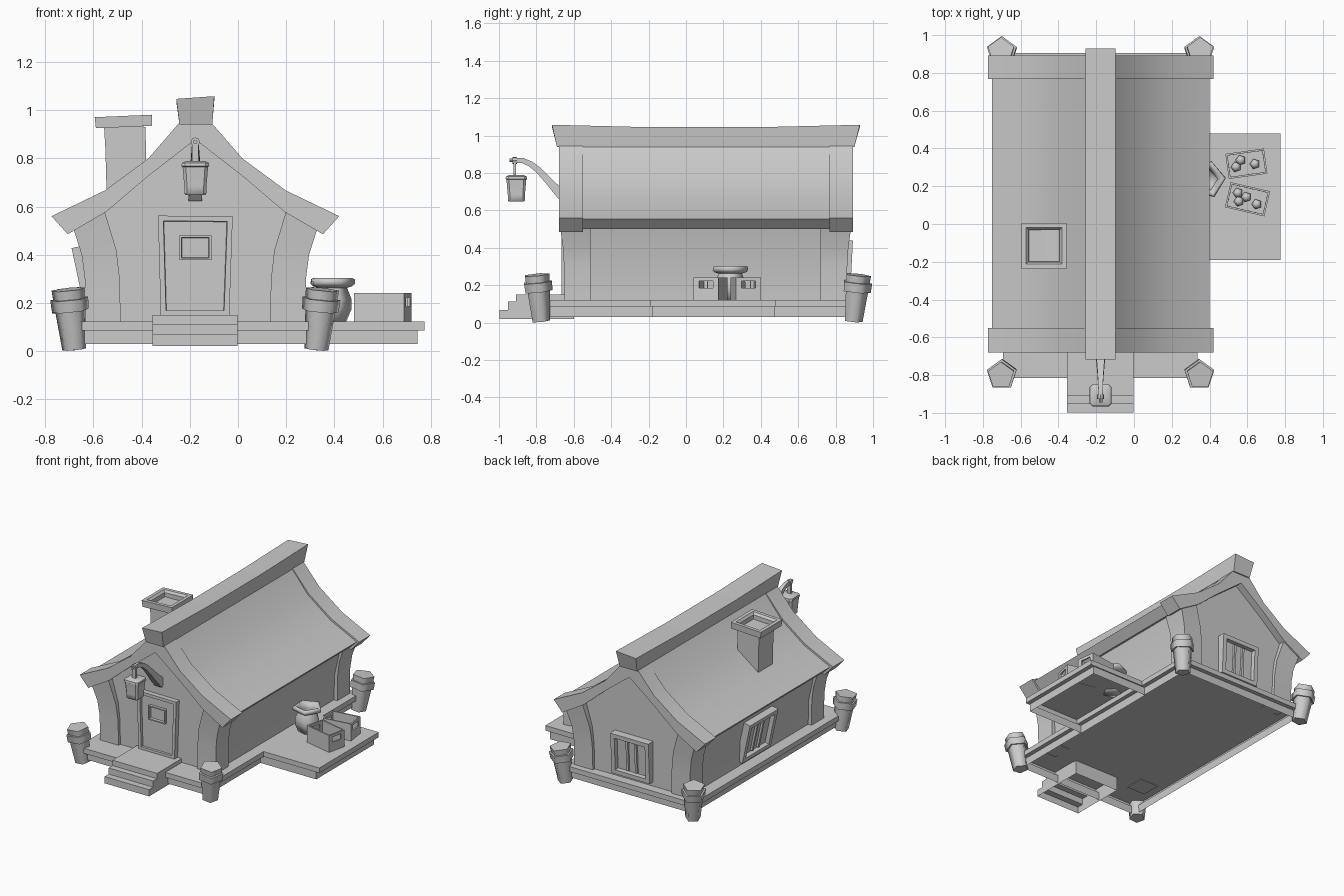
import bpy, bmesh
from math import radians, sin, cos, pi
from mathutils import Matrix, Vector

if "Cube" in bpy.data.objects:
    bpy.data.objects.remove(bpy.data.objects["Cube"])

CX, CY = -0.177, 0.105          # centre of the house body


def mk(name, bm, mat=None, smooth=None):
    bmesh.ops.recalc_face_normals(bm, faces=bm.faces)
    me = bpy.data.meshes.new(name)
    bm.to_mesh(me)
    bm.free()
    ob = bpy.data.objects.new(name, me)
    bpy.context.collection.objects.link(ob)
    if mat:
        me.transform(mat)
    if smooth:
        bpy.ops.object.select_all(action='DESELECT')
        ob.select_set(True)
        bpy.context.view_layer.objects.active = ob
        bpy.ops.object.shade_smooth_by_angle(angle=radians(smooth))
    return ob


def loft_bm(rings, caps=(True, True)):
    bm = bmesh.new()
    vs = [[bm.verts.new(p) for p in r] for r in rings]
    n = len(rings[0])
    for a, b in zip(vs, vs[1:]):
        for i in range(n):
            bm.faces.new((a[i], a[(i + 1) % n], b[(i + 1) % n], b[i]))
    if caps[0]:
        bm.faces.new(vs[0])
    if caps[1]:
        bm.faces.new(vs[-1])
    return bm


def loft(name, rings, mat=None, smooth=None, caps=(True, True)):
    return mk(name, loft_bm(rings, caps), mat, smooth)


def prism_y(name, prof, y0, y1, smooth=40):
    return loft(name, [[(CX + x, y, z) for x, z in prof] for y in (y0, y1)], None, smooth)


def rect(x0, x1, y0, y1, z):
    return [(x0, y0, z), (x1, y0, z), (x1, y1, z), (x0, y1, z)]


def box(name, x, y, z, mat=None):
    return loft(name, [rect(*x, *y, z[0]), rect(*x, *y, z[1])], mat)


def sink(bm, direction, steps):
    """Inset the face looking along direction, then push it in, step by step."""
    d = Vector(direction)
    bmesh.ops.recalc_face_normals(bm, faces=bm.faces)
    bm.normal_update()
    f = max(bm.faces, key=lambda f: f.normal.dot(d))
    for inset, depth in steps:
        bmesh.ops.inset_region(bm, faces=[f], thickness=inset)
        bmesh.ops.translate(bm, verts=f.verts, vec=-d * depth)
    return bm


def panel(name, outline, depth, rim, recess, mat):
    bm = loft_bm([[(u, y, z) for u, z in outline] for y in (-depth, 0)])
    mk(name, sink(bm, (0, -1, 0), [(rim, 0), (.003, recess)]), mat)


def sym(half):
    return [(-x, z) for x, z in half] + [(x, z) for x, z in reversed(half) if x > 0]


def ngon(r, n, z, start=0.0):
    return [(r * cos(start + 2 * pi * i / n), r * sin(start + 2 * pi * i / n), z) for i in range(n)]


# Stepped decks, shells open underneath: skirt, overhang, edge, top
def deck(name, outer, skirt):
    rings = [rect(*skirt, .03), rect(*skirt, .086), rect(*outer, .086), rect(*outer, .122)]
    loft(name, rings, caps=(False, True))


deck("main_deck", (-.694, .335, -.815, .905), (-.664, .305, -.785, .875))
deck("side_deck", (.3, .775, -.19, .48), (.3, .745, -.182, .472))

# Front steps, open underneath
steps = [(-.6, .02), (-.6, .15), (-.908, .15), (-.908, .112), (-.952, .112),
         (-.952, .068), (-.998, .068), (-.998, .02)]
bm = loft_bm([[(x, y, z) for y, z in steps] for x in (-.355, -.003)])
low = [f for f in bm.faces if all(v.co.z < .03 for v in f.verts)]
bmesh.ops.delete(bm, geom=low, context='FACES_ONLY')
mk("front_steps", bm)

# House body with gables
wall = sym([(.43, .118), (.435, .3), (.485, .52), (.37, .59), (.2, .735), (0, .89)])
prism_y("walls", wall, CY - .735, CY + .735)

# Flared corner pillars
for sx in (-1, 1):
    for sy in (-1, 1):
        lv = [(.457, .31, .755, .115, .115), (.459, .314, .757, .3, .3),
              (.472, .328, .763, .4, .42), (.507, .38, .778, .51, .59)]
        rings = [[(CX + sx * x, CY + sy * y, z) for x, y, z in
                  ((i, .615, zi), (o, .615, zo), (o, yo, zo), (i, yo, zi))] for o, i, yo, zo, zi in lv]
        loft("corner_pillar", rings, smooth=40)

# Roof panel, thicker end bands and ridge beam
upper = [(.576, .555), (.37, .655), (.19, .79), (.066, .942)]
under = [(0, .885), (.2, .735), (.365, .592), (.52, .5)]
band_up = [(.597, .56), (.375, .667), (.195, .8), (.07, .944)]
band_un = [(0, .878), (.2, .723), (.37, .578), (.53, .485)]


def roof_profile(up, un):
    return sym(up) + [(x, z) for x, z in reversed(un)] + [(-x, z) for x, z in un if x > 0]


prism_y("roof", roof_profile(upper, under), -.6, .82)
prism_y("front_roof_band", roof_profile(band_up, band_un), -.68, -.55)
prism_y("back_roof_band", roof_profile(band_up, band_un), .768, .892)
ridge = [(-.69, -.717, 1.055), (-.2, -.2, 1.042), (.39, .39, 1.042), (.9, .93, 1.055)]
loft("ridge_beam", [[(CX - .066, yb, .94), (CX + .07, yb, .94), (CX + .079, yt, zt + .003),
                     (CX - .079, yt, zt - .008)] for yb, yt, zt in ridge])

# Chimney
loft("chimney_shaft", [rect(-.544, -.378, -.197, -.035, .6), rect(-.553, -.384, -.2, -.033, .93)])
bm = loft_bm([rect(-.116, .116, -.118, .118, -.023), rect(-.119, .119, -.121, .121, .023)])
sink(bm, (0, 0, 1), [(.034, 0), (.018, .015), (.003, .15)])
mk("chimney_cap", bm, Matrix.Translation((-.475, -.116, .953)) @ Matrix.Rotation(radians(-2.5), 4, 'Y'))

# Door in a tapered frame, with a small window
at = Matrix.Translation((CX, -.62, 0))
panel("door_frame", [(-.143, .12), (.14, .12), (.155, .56), (-.155, .562)], .045, .031, .018, at)
box("door_sill", (-.315, -.045), (-.665, -.62), (.12, .168))
panel("door_window", [(-.066, .378), (.066, .378), (.066, .48), (-.066, .48)], .046, .012, .016, at)


# Barred windows on the back and left walls
def window(name, loc, turn, tilt, w):
    m = (Matrix.Translation(loc) @ Matrix.Rotation(radians(turn), 4, 'Z')
         @ Matrix.Rotation(radians(tilt), 4, 'X'))
    h = .145
    panel(name + "_frame", [(-w, -h), (w, -h), (w, h), (-w, h)], .06, .042, .03, m)
    for u in (-.034, .034):
        box(name + "_bar", (u - .008, u + .008), (-.045, -.02), (-h + .04, h - .04), m)


window("back_window", (CX, CY + .72, .298), 180, 3, .15)
window("left_window", (-.602, .105, .298), -90, 12, .16)

# Five-sided leaning posts at the deck corners
prof = [(.052, 0), (.066, .162), (.08, .16), (.083, .21), (.07, .211), (.073, .25)]
for x, y, sx, sy in ((-.68, -.778, -1, -1), (.326, -.778, 1, -1), (-.68, .892, -1, 1), (.326, .892, 1, 1)):
    lean = Matrix.Translation((x, y, .008)) @ Matrix.Rotation(radians(8), 4, Vector((-sy, sx, 0)))
    loft("corner_post", [ngon(r, 5, z, pi / 2) for r, z in prof], lean, 74)

# Lantern bracket
path = [(-.625, .645, .028, .03), (-.68, .698, .026, .025), (-.735, .758, .021, .019),
        (-.785, .812, .017, .017), (-.83, .848, .014, .015), (-.872, .866, .012, .014),
        (-.925, .868, .011, .012)]
rings = []
for i, (y, z, w, t) in enumerate(path):
    p, q = path[max(i - 1, 0)], path[min(i + 1, len(path) - 1)]
    d = Vector((q[0] - p[0], q[1] - p[1])).normalized()
    ny, nz = d.y * t, -d.x * t
    rings.append([(CX + sx * w, y + s * ny, z + s * nz) for sx, s in ((-1, -1), (1, -1), (1, 1), (-1, 1))])
loft("lantern_bracket", rings, smooth=40)
knob = Matrix.Translation((CX, -.915, .868)) @ Matrix.Rotation(radians(90), 4, 'X')
loft("bracket_pin", [ngon(.009, 8, -.01), ngon(.009, 8, .03)], knob)
loft("bracket_eye", [ngon(.019, 8, -.012), ngon(.019, 8, .012)], knob)
box("lantern_hanger", (CX - .014, CX + .014), (-.921, -.908), (.78, .865))


# Lantern with chamfered square section
def chamfered(r, z):
    c = r * .75
    return [(c, -r, z), (r, -c, z), (r, c, z), (c, r, z), (-c, r, z), (-r, c, z), (-r, -c, z), (-c, -r, z)]


lant = [(.04, .647), (.046, .655), (.046, .685), (.053, .765), (.058, .768), (.056, .781), (.038, .79)]
loft("lantern", [chamfered(r, z) for r, z in lant], Matrix.Translation((CX, -.907, 0)), 40)

# Hollow five-sided pot
pot = [(.062, .12), (.085, .175), (.085, .215), (.066, .262), (.09, .27), (.1, .28), (.098, .298),
       (.085, .304), (.066, .29), (.055, .258), (.072, .2), (.045, .14)]
loft("pot", [ngon(r, 5, z, radians(5)) for r, z in pot], Matrix.Translation((.387, .235, 0)), 80)


# Crates with handle slots
def crate(name, x, y, turn, w, d):
    m = Matrix.Translation((x, y, .12)) @ Matrix.Rotation(radians(turn), 4, 'Z')
    bm = loft_bm([rect(-w, w, -d, d, 0), rect(-w, w, -d, d, .122)])
    ob = mk(name, sink(bm, (0, 0, 1), [(.014, 0), (.0005, .112)]), m)
    cut = box(name + "_slot_cutter", (-.2, .2), (-.038, .038), (.066, .102), m)
    cut.hide_render = True
    mod = ob.modifiers.new("slots", 'BOOLEAN')
    mod.operation, mod.solver, mod.object = 'DIFFERENCE', 'EXACT', cut
    bpy.context.view_layer.objects.active = ob
    bpy.ops.object.modifier_apply(modifier=mod.name)
    bpy.data.objects.remove(cut)


crate("back_crate", .595, .319, 8, .103, .067)
crate("front_crate", .601, .131, -13, .107, .068)

# Fruit lying in the crates
for x, y in ((.565, .338), (.54, .302), (.64, .318), (.55, .165), (.555, .12), (.595, .143), (.65, .105)):
    bm = bmesh.new()
    bmesh.ops.create_uvsphere(bm, u_segments=5, v_segments=4, radius=.028)
    mk("fruit", bm, Matrix.Translation((x, y, .148)) @ Matrix.Rotation(pi / 2, 4, 'Z'), 80)
